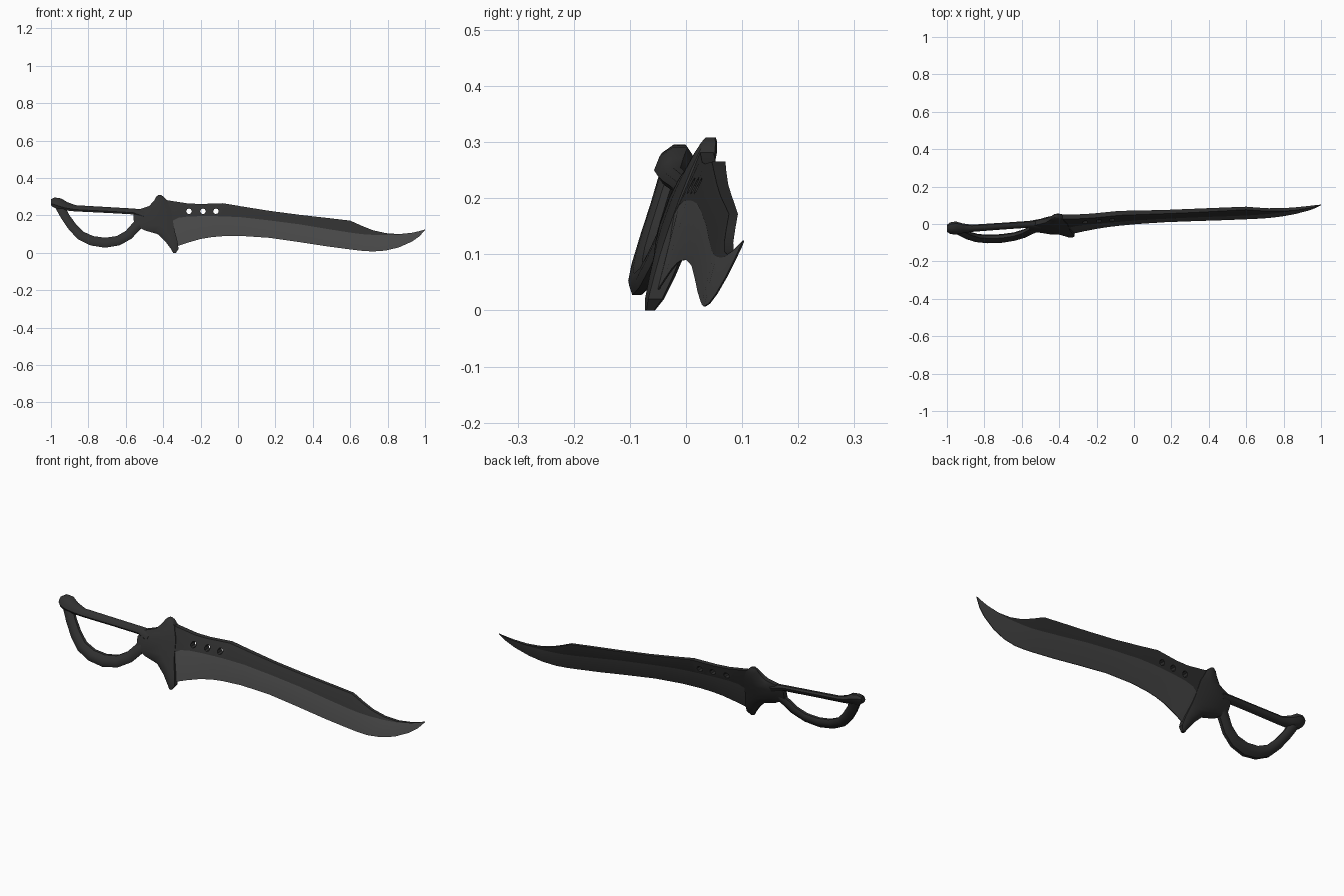
import bpy, bmesh, math
from mathutils import Vector

if "Cube" in bpy.data.objects:
    bpy.data.objects.remove(bpy.data.objects["Cube"])


def make_mat(name, c):
    m = bpy.data.materials.new(name)
    m.diffuse_color = (c, c, c, 1)
    m.use_nodes = True
    m.node_tree.nodes["Principled BSDF"].inputs["Base Color"].default_value = m.diffuse_color
    return m


DARK = make_mat("dark_steel", 0.030)
LIGHT = make_mat("ground_edge_steel", 0.066)


def lean(p):
    # the whole sword lies in one slightly tilted plane
    return Vector((p[0], p[1] + 0.09 * p[0] + 0.375 * p[2] - 0.034, p[2]))


def loft(name, rings, light_strips=(), angle=32):
    bm = bmesh.new()
    vs = [[bm.verts.new(lean(p)) for p in r] for r in rings]
    n = len(rings[0])
    for a, b in zip(vs, vs[1:]):
        for i in range(n):
            j = (i + 1) % n
            f = bm.faces.new((a[i], a[j], b[j], b[i]))
            f.material_index = 1 if i in light_strips else 0
    bm.faces.new(vs[0][::-1])
    bm.faces.new(vs[-1])
    bmesh.ops.recalc_face_normals(bm, faces=bm.faces[:])
    me = bpy.data.meshes.new(name)
    bm.to_mesh(me)
    bm.free()
    me.materials.append(DARK)
    me.materials.append(LIGHT)
    ob = bpy.data.objects.new(name, me)
    bpy.context.collection.objects.link(ob)
    smooth(ob, angle)
    return ob


def smooth(ob, angle):
    bpy.ops.object.select_all(action='DESELECT')
    ob.select_set(True)
    bpy.context.view_layer.objects.active = ob
    bpy.ops.object.shade_smooth_by_angle(angle=math.radians(angle))


def tube(name, pts, flat=1.0, sides=8):
    # pts: (x, z, radius) along a path in the sword plane
    rings = []
    for i, (x, z, r) in enumerate(pts):
        a, b = pts[max(i - 1, 0)], pts[min(i + 1, len(pts) - 1)]
        t = Vector((b[0] - a[0], b[1] - a[1])).normalized()
        ring = []
        for k in range(sides):
            w = 2 * math.pi * (k + 0.5) / sides
            c, s = r * math.cos(w), r * math.sin(w)
            ring.append((x - t.y * c, s * flat, z + t.x * c))
        rings.append(ring)
    return loft(name, rings, angle=40)


# blade: x, spine z, ridge z, edge z, spine half-thickness, ridge half-thickness
stations = [
    (-0.40, .285, .150, .100, .012, .020),
    (-0.36, .278, .165, .060, .012, .020),
    (-0.32, .272, .187, .037, .012, .020),
    (-0.27, .264, .194, .054, .012, .020),
    (-0.20, .261, .196, .074, .012, .020),
    (-0.14, .263, .196, .084, .012, .020),
    (-0.08, .265, .195, .089, .012, .020),
    (0.02, .248, .190, .090, .011, .019),
    (0.17, .224, .173, .080, .010, .018),
    (0.33, .203, .152, .057, .010, .017),
    (0.48, .186, .127, .034, .009, .016),
    (0.60, .172, .108, .018, .008, .015),
    (0.66, .145, .100, .011, .008, .014),
    (0.72, .121, .096, .007, .008, .013),
    (0.79, .105, .094, .012, .008, .011),
    (0.86, .100, .096, .029, .008, .009),
    (0.93, .107, .105, .060, .006, .006),
    (0.97, .116, .114, .088, .004, .004),
    (1.00, .125, .124, .122, .001, .001),
]
blade = loft("blade", [
    [(x, -.0015, e), (x, -rt, r), (x, -st, s), (x, st, s), (x, rt, r), (x, .0015, e)]
    for x, s, r, e, st, rt in stations], light_strips=(0, 4, 5), angle=20)

# three holes drilled through the blade near the spine
for hx in (-0.262, -0.187, -0.118):
    bpy.ops.mesh.primitive_cylinder_add(vertices=8, radius=0.015, depth=0.3,
                                        location=lean((hx, 0, 0.222)),
                                        rotation=(math.pi / 2, 0, 0))
    cutter = bpy.context.object
    cutter.name = "hole_cutter"
    cutter.hide_render = True
    mod = blade.modifiers.new("hole", 'BOOLEAN')
    mod.operation = 'DIFFERENCE'
    mod.solver = 'EXACT'
    mod.object = cutter
    bpy.context.view_layer.objects.active = blade
    bpy.ops.object.modifier_apply(modifier=mod.name)
    bpy.data.objects.remove(cutter)

# guard: z, left x, right x, half-thickness
levels = [
    (.000, -.347, -.332, .009), (.020, -.358, -.318, .017),
    (.060, -.388, -.323, .023), (.100, -.430, -.334, .027),
    (.120, -.500, -.339, .028), (.150, -.555, -.345, .029),
    (.200, -.560, -.352, .029), (.232, -.530, -.358, .027),
    (.250, -.475, -.368, .025), (.280, -.448, -.380, .020),
    (.300, -.437, -.398, .014), (.308, -.427, -.410, .009),
]
guard = []
for z, l, r, t in levels:
    w = r - l
    side = [(l, .45 * t), (l + .3 * w, .9 * t), (l + .7 * w, t), (r, .72 * t)]
    guard.append([(x, -y, z) for x, y in side] + [(x, y, z) for x, y in side[::-1]])
loft("guard", guard, angle=40)

# straight grip rod swelling into the pommel
tube("grip_and_pommel", [
    (-1.0, .270, .017), (-.985, .270, .028), (-.955, .262, .033), (-.92, .249, .025),
    (-.87, .238, .018), (-.70, .229, .017), (-.56, .221, .017), (-.50, .205, .028)])

# curved knuckle bow
tube("knuckle_bow", [
    (-.955, .255, .028), (-.925, .195, .025), (-.885, .138, .026), (-.84, .092, .027),
    (-.78, .064, .028), (-.71, .054, .029), (-.64, .065, .028), (-.585, .096, .028),
    (-.545, .140, .028), (-.50, .180, .028)], flat=0.72)
